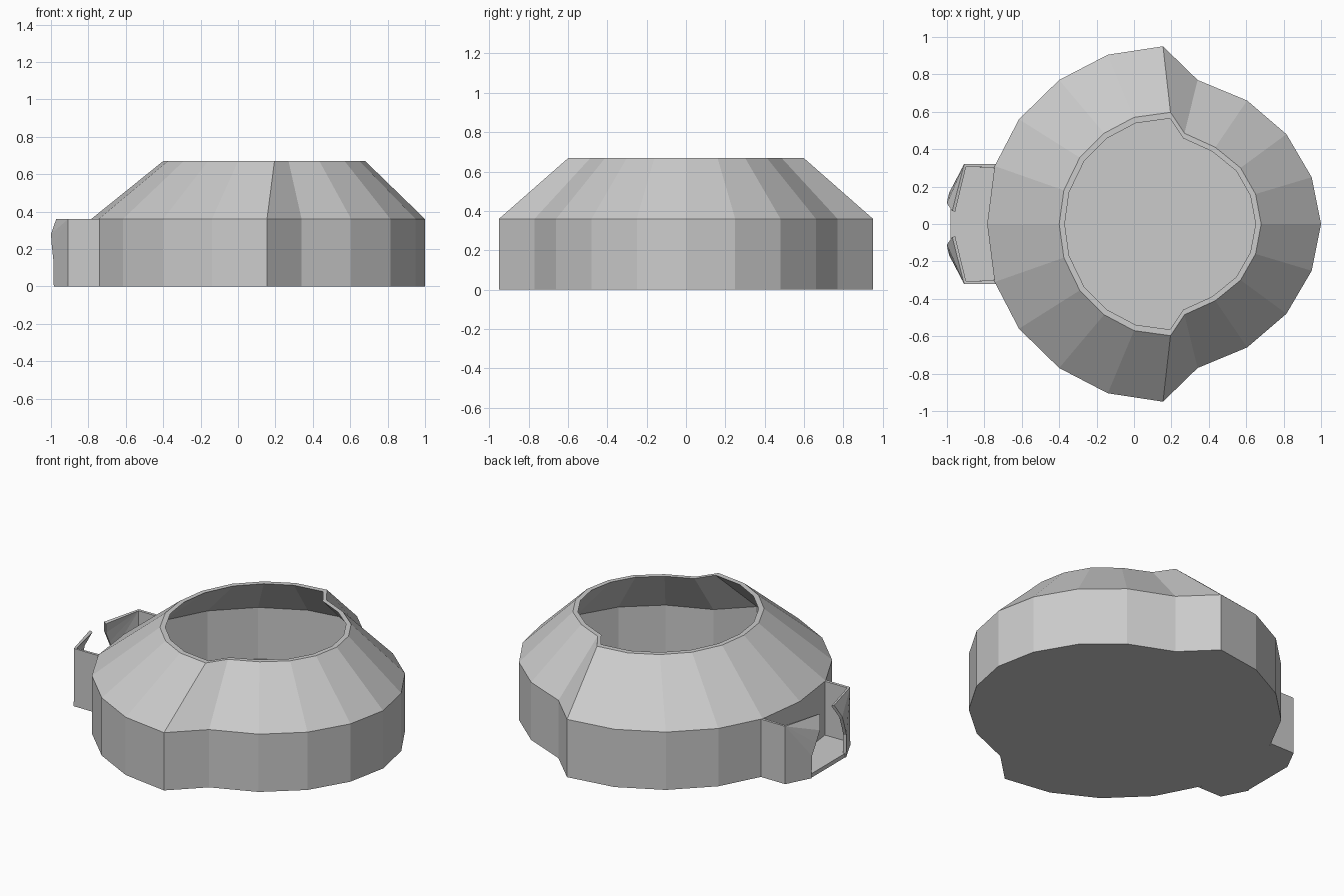
import bpy, bmesh

if "Cube" in bpy.data.objects:
    bpy.data.objects.remove(bpy.data.objects["Cube"])

# Half outlines (y >= 0), mirrored to closed rings
BASE = [(1.0, 0), (.95, .25), (.815, .48), (.605, .66), (.34, .77), (.155, .95),
        (-.14, .905), (-.40, .77), (-.615, .56), (-.745, .31), (-.785, 0)]
RIM = [(.68, 0), (.65, .16), (.57, .30), (.435, .41), (.27, .485), (.195, .597),
       (0, .57), (-.16, .485), (-.29, .355), (-.375, .18), (-.40, 0)]


def ring(half):
    return half + [(x, -y) for x, y in half[-2:0:-1]]


def shrink(half, cx, f):
    return [(cx + (x - cx) * f, y * f) for x, y in half]


def finish(bm, name):
    bmesh.ops.recalc_face_normals(bm, faces=bm.faces)
    me = bpy.data.meshes.new(name)
    bm.to_mesh(me)
    bm.free()
    ob = bpy.data.objects.new(name, me)
    bpy.context.collection.objects.link(ob)
    return ob


def loft(name, levels):
    bm = bmesh.new()
    rows = [[bm.verts.new((x, y, z)) for x, y in pts] for pts, z in levels]
    n = len(rows[0])
    for a, b in zip(rows, rows[1:]):
        for i in range(n):
            j = (i + 1) % n
            bm.faces.new((a[i], a[j], b[j], b[i]))
    bm.faces.new(rows[0])
    bm.faces.new(rows[-1])
    return finish(bm, name)


# Hollow bowl: outer wall, sloped shoulder, flat rim, then back down inside
inner_base = ring(shrink(BASE, .11, .965))
loft("bowl", [(ring(BASE), 0), (ring(BASE), .36), (ring(RIM), .67),
              (ring(shrink(RIM, .14, .945)), .67), (inner_base, .35), (inner_base, .03)])

# Pocket floor
pocket = [(-.745, .30), (-.91, .318), (-.98, .17), (-.98, -.17), (-.91, -.318), (-.745, -.30)]
loft("pocket_floor", [(pocket, 0), (pocket, .025)])

# Pocket walls: straight side plus a hooked front flap, thickened and mirrored
bm = bmesh.new()
side = [bm.verts.new(p) for p in [(-.74, .32, 0), (-.74, .32, .36)]]
corner = [bm.verts.new(p) for p in [(-.908, .32, 0), (-.908, .32, .36)]]
edge = [bm.verts.new(p) for p in [(-.985, .17, 0), (-.987, .17, .14), (-.995, .14, .21),
                                  (-1.0, .11, .28), (-.972, .07, .36)]]
bm.faces.new((side[0], side[1], corner[1], corner[0]))
bm.faces.new((corner[0], corner[1], edge[1], edge[0]))
for a, b in zip(edge[1:], edge[2:]):
    bm.faces.new((corner[1], b, a))
bmesh.ops.recalc_face_normals(bm, faces=bm.faces)
if bm.faces[:][0].normal.y < 0:
    bmesh.ops.reverse_faces(bm, faces=bm.faces)
me = bpy.data.meshes.new("pocket_walls")
bm.to_mesh(me)
bm.free()
walls = bpy.data.objects.new("pocket_walls", me)
bpy.context.collection.objects.link(walls)
thick = walls.modifiers.new("thickness", 'SOLIDIFY')
thick.thickness = .018
thick.offset = -1
mirror = walls.modifiers.new("mirror", 'MIRROR')
mirror.use_axis = (False, True, False)
